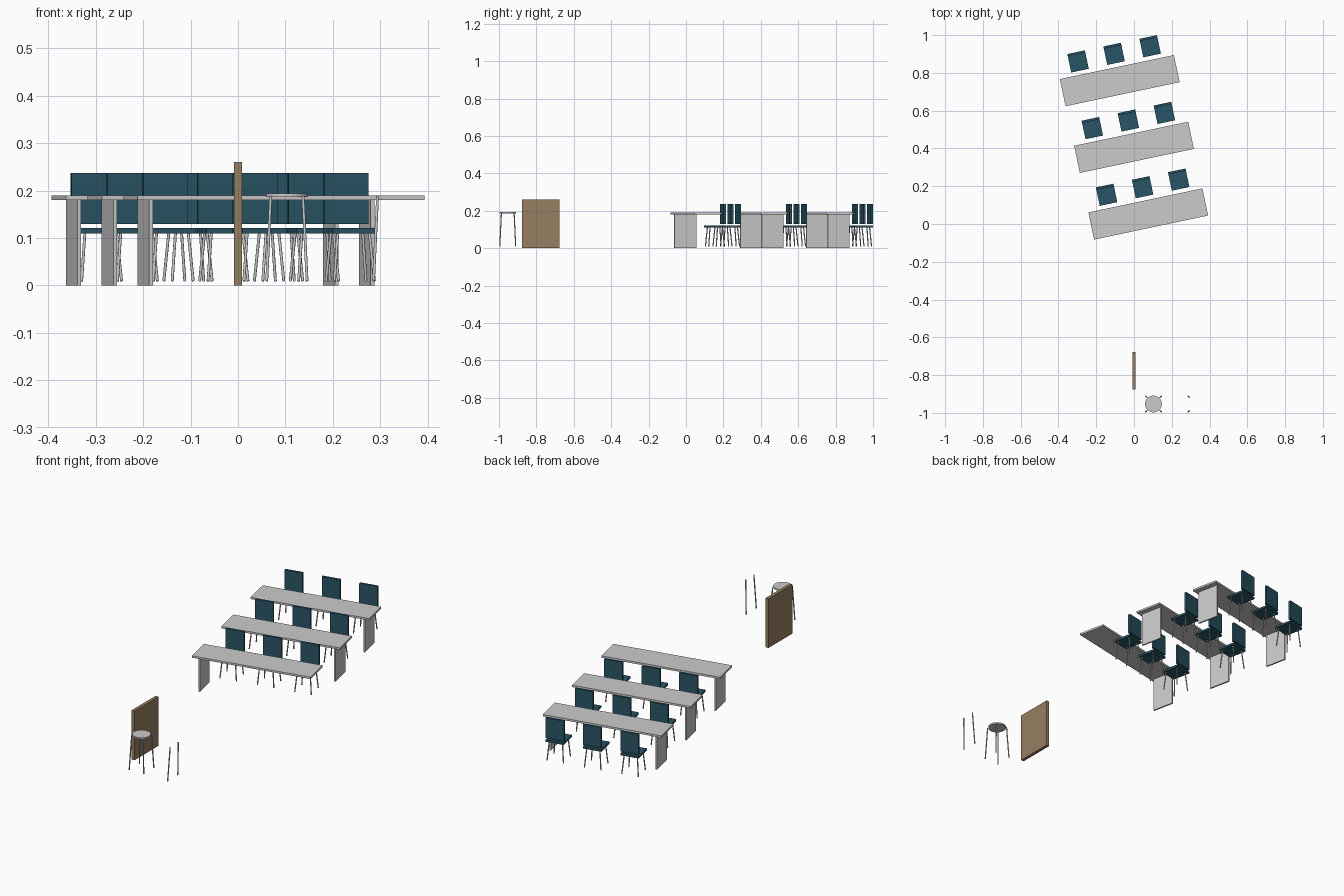
import bpy, bmesh, math
from mathutils import Matrix, Vector

if "Cube" in bpy.data.objects:
    bpy.data.objects.remove(bpy.data.objects["Cube"])

TILT = Matrix.Rotation(math.radians(11.9), 4, 'Z')


def material(name, rgb):
    m = bpy.data.materials.new(name)
    m.diffuse_color = (*rgb, 1)
    m.use_nodes = True
    m.node_tree.nodes["Principled BSDF"].inputs["Base Color"].default_value = m.diffuse_color
    return m


teal = material("teal", (0.022, 0.091, 0.13))
wood = material("wood", (0.305, 0.209, 0.122))


def finish(name, bm, place, mat=None, smooth=False):
    mesh = bpy.data.meshes.new(name)
    bm.to_mesh(mesh)
    bm.free()
    ob = bpy.data.objects.new(name, mesh)
    bpy.context.collection.objects.link(ob)
    ob.matrix_world = place
    if mat:
        mesh.materials.append(mat)
    if smooth:
        bpy.context.view_layer.objects.active = ob
        ob.select_set(True)
        bpy.ops.object.shade_smooth_by_angle(angle=math.radians(40))
        ob.select_set(False)
    return ob


def box(name, lo, hi, place=Matrix(), mat=None):
    lo, hi = Vector(lo), Vector(hi)
    bm = bmesh.new()
    bmesh.ops.create_cube(bm, size=1, matrix=Matrix.Translation((lo + hi) / 2)
                          @ Matrix.Diagonal((*(hi - lo), 1)))
    return finish(name, bm, place, mat)


def rod(name, foot, top, place, radius=0.003):
    foot, top = Vector(foot), Vector(top)
    d = top - foot
    bm = bmesh.new()
    bmesh.ops.create_cone(bm, cap_ends=True, segments=12, radius1=radius,
                          radius2=radius, depth=d.length,
                          matrix=Matrix.Translation((foot + top) / 2)
                          @ d.to_track_quat('Z', 'Y').to_matrix().to_4x4())
    return finish(name, bm, place, smooth=True)


def splayed_legs(name, foot, top, height, place, sides=(-1, 1)):
    for sx in sides:
        for sy in (-1, 1):
            rod(name, (sx * foot, sy * foot, 0.009), (sx * top, sy * top, height), place)


def chair(place):
    box("chair_seat", (-0.0475, -0.05, 0.110), (0.0475, 0.05, 0.121), place, teal)
    box("chair_back", (-0.0475, 0.038, 0.130), (0.0475, 0.05, 0.237), place, teal)
    splayed_legs("chair_leg", 0.043, 0.034, 0.112, place)


# Three slanted rows: desk, side panels and three chairs each
for row in range(3):
    desk = Matrix.Translation((0.0755 - 0.0755 * row, 0.053 + 0.353 * row, 0)) @ TILT
    box("desk_top", (-0.3085, -0.0735, 0.18), (0.3085, 0.0735, 0.19), desk)
    # The front desk has only its left panel
    for s in ((-1,) if row == 0 else (-1, 1)):
        box("desk_side_panel", (s * 0.277 - 0.004, -0.0595, 0),
            (s * 0.277 + 0.004, 0.0595, 0.18), desk)
    for c in (-1, 0, 1):
        chair(desk @ Matrix.Translation((0.195 * c, 0.145, 0)))

# Upright wooden panel at the front
box("standing_board", (-0.0085, -0.877, 0), (0.0085, -0.677, 0.26), mat=wood)

# Round stool
stool = Matrix.Translation((0.103, -0.953, 0))
bm = bmesh.new()
bmesh.ops.create_cone(bm, cap_ends=True, segments=32, radius1=0.0445, radius2=0.0445,
                      depth=0.008, matrix=Matrix.Translation((0, 0, 0.19)))
finish("stool_seat", bm, stool, smooth=True)
splayed_legs("stool_leg", 0.0425, 0.034, 0.188, stool)

# Pair of loose stool legs beside it
splayed_legs("loose_stool_leg", 0.0425, 0.034, 0.188,
             Matrix.Translation((0.328, -0.953, 0)), sides=(-1,))
